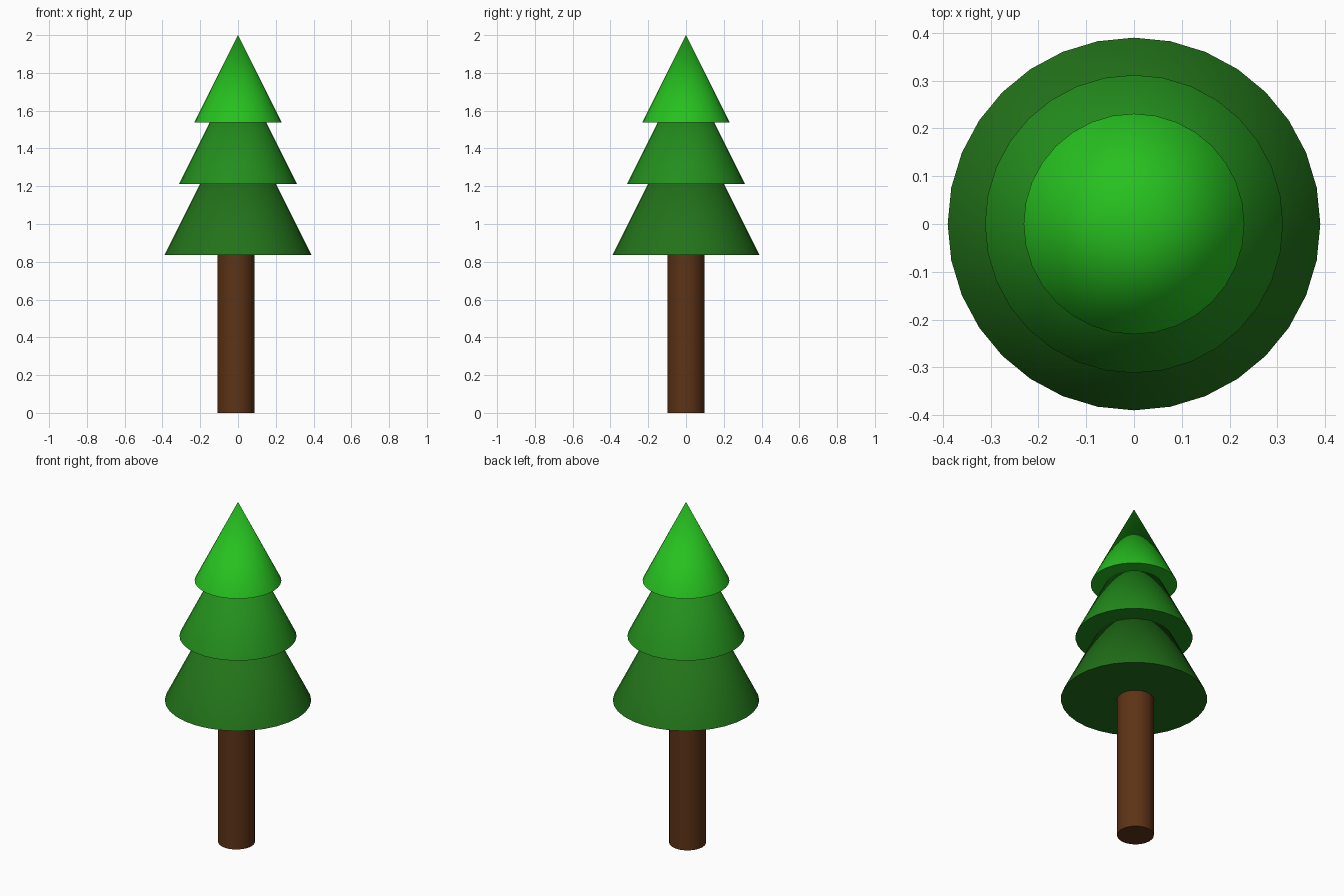
import bpy
import math

if "Cube" in bpy.data.objects:
    bpy.data.objects.remove(bpy.data.objects["Cube"])


def finish(obj, name, color):
    obj.name = name
    mat = bpy.data.materials.new(name + "_color")
    mat.diffuse_color = (*color, 1)
    mat.use_nodes = True
    mat.node_tree.nodes["Principled BSDF"].inputs["Base Color"].default_value = mat.diffuse_color
    obj.data.materials.append(mat)
    bpy.ops.object.shade_smooth_by_angle(angle=math.radians(40))


# Trunk, slightly off centre and running a little way into the lowest tier
trunk_top = 0.9
bpy.ops.mesh.primitive_cylinder_add(vertices=32, radius=0.098, depth=trunk_top,
                                    location=(-0.01, 0, trunk_top / 2))
finish(bpy.context.object, "trunk", (0.11, 0.033, 0.008))

# Foliage tiers: closed cones twice as tall as their radius
tiers = [
    ("lower_foliage", 0.39, 0.835, (0.016, 0.17, 0.01)),
    ("middle_foliage", 0.312, 1.212, (0.017, 0.27, 0.012)),
    ("upper_foliage", 0.231, 1.538, (0.02, 0.53, 0.014)),
]
for name, radius, base, color in tiers:
    height = 2 * radius
    bpy.ops.mesh.primitive_cone_add(vertices=32, radius1=radius, radius2=0, depth=height,
                                    location=(0, 0, base + height / 2))
    finish(bpy.context.object, name, color)
